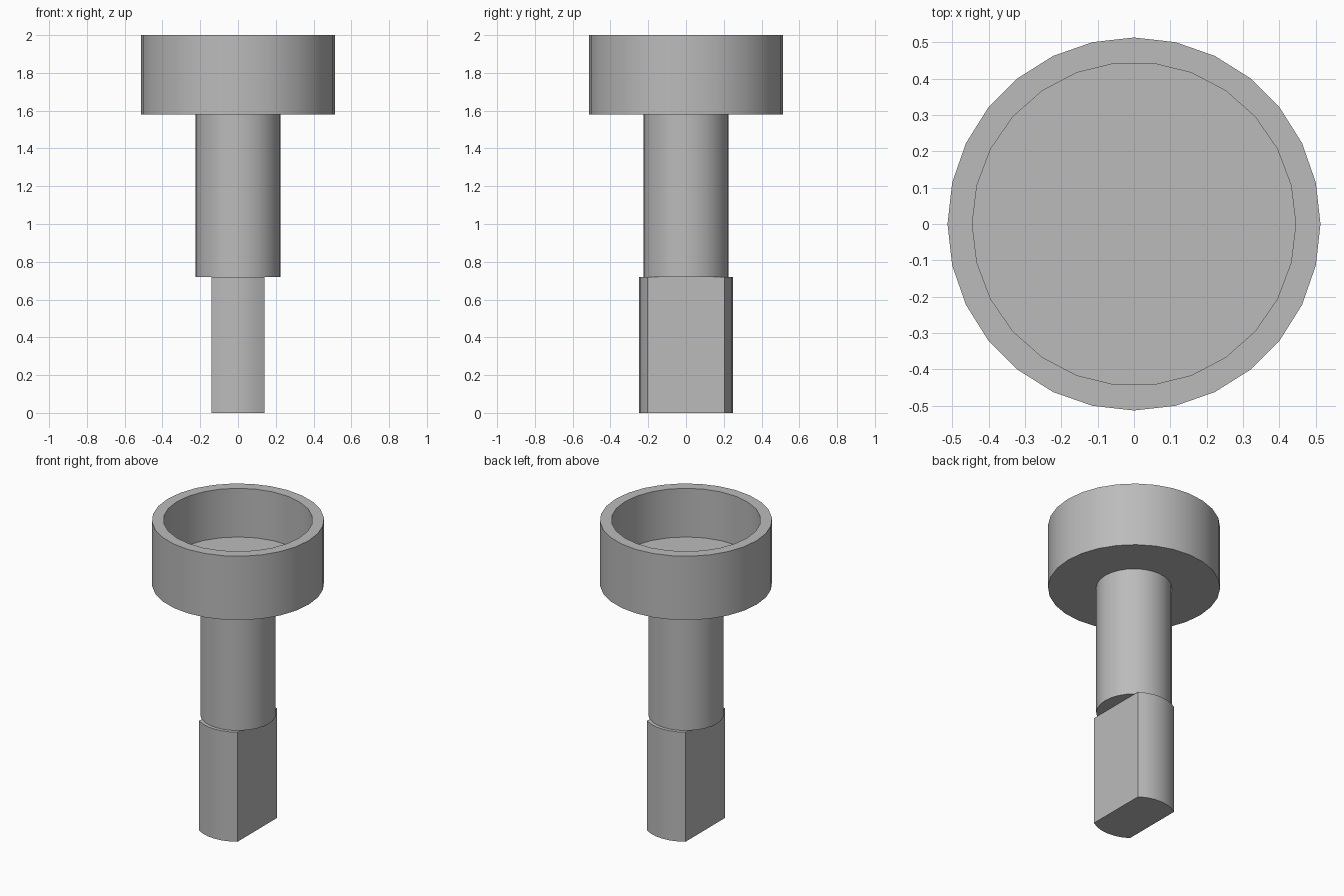
import bpy, bmesh
from math import acos, cos, sin, pi

old = bpy.data.objects.get("Cube")
if old:
    bpy.data.objects.remove(old, do_unlink=True)

grey = bpy.data.materials.new("plain grey")
grey.use_nodes = True
GREY = (0.5, 0.5, 0.5, 1)
grey.diffuse_color = GREY
grey.node_tree.nodes["Principled BSDF"].inputs["Base Color"].default_value = GREY


def prism(name, outline, z0, z1):
    """Extrude an outline of (x, y) points from z0 up to z1."""
    bm = bmesh.new()
    base = bm.faces.new([bm.verts.new((x, y, z0)) for x, y in outline])
    top = bmesh.ops.extrude_face_region(bm, geom=[base], use_keep_orig=True)
    verts = [v for v in top["geom"] if isinstance(v, bmesh.types.BMVert)]
    bmesh.ops.translate(bm, verts=verts, vec=(0, 0, z1 - z0))
    bmesh.ops.recalc_face_normals(bm, faces=bm.faces)
    mesh = bpy.data.meshes.new(name)
    bm.to_mesh(mesh)
    bm.free()
    mesh.materials.append(grey)
    obj = bpy.data.objects.new(name, mesh)
    bpy.context.collection.objects.link(obj)
    return obj


def arc(radius, start, end, steps):
    angles = [start + (end - start) * i / steps for i in range(steps + 1)]
    return [(radius * cos(a), radius * sin(a)) for a in angles]


def circle(radius, sides):
    return arc(radius, 0, 2 * pi, sides)[:-1]


def select_only(obj):
    bpy.ops.object.select_all(action="DESELECT")
    obj.select_set(True)
    bpy.context.view_layer.objects.active = obj


# Hollow cup, open at the top
cup = prism("cup", circle(0.513, 28), 1.58, 2.0)
hollow = prism("cup_hollow_cutter", circle(0.445, 26), 1.68, 2.1)
hollow.hide_render = True
cut = cup.modifiers.new("hollow", "BOOLEAN")
cut.operation = "DIFFERENCE"
cut.solver = "EXACT"
cut.object = hollow
select_only(cup)
bpy.ops.object.modifier_apply(modifier=cut.name)
bpy.data.objects.remove(hollow, do_unlink=True)

# Round stem
stem = prism("stem", circle(0.225, 28), 0.72, 1.58)

# Tang with two flat sides and two rounded edges
TANG_RADIUS, TANG_HALF = 0.248, 0.14
corner = acos(TANG_HALF / TANG_RADIUS)
back = arc(TANG_RADIUS, corner, pi - corner, 6)
front = [(-x, -y) for x, y in back]
tang = prism("tang", back + front, 0, 0.72)

for part in (cup, stem, tang):
    select_only(part)
    bpy.ops.object.shade_smooth_by_angle(angle=pi / 6)
